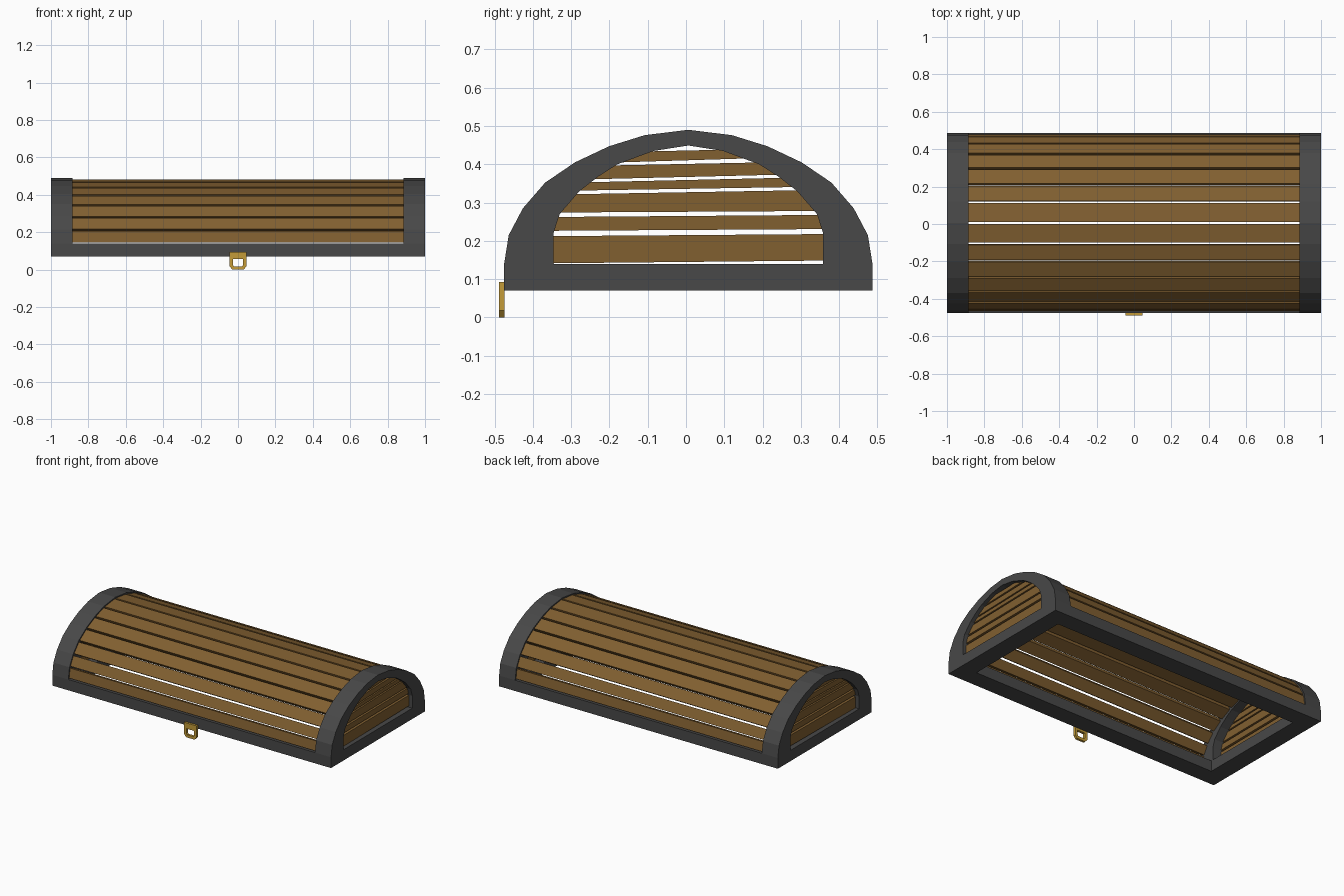
import bpy, bmesh, math
from mathutils import Vector

if "Cube" in bpy.data.objects:
    bpy.data.objects.remove(bpy.data.objects["Cube"])

CY = 0.006  # centre line of the arch


def material(name, col):
    m = bpy.data.materials.new(name)
    m.diffuse_color = (*col, 1)
    m.use_nodes = True
    m.node_tree.nodes["Principled BSDF"].inputs["Base Color"].default_value = m.diffuse_color
    return m


IRON = material("dark_iron", (0.065, 0.065, 0.065))
WOOD = material("wood", (0.22, 0.115, 0.03))
BRASS = material("brass", (0.55, 0.33, 0.04))


def finish(name, bm, mat):
    bmesh.ops.recalc_face_normals(bm, faces=bm.faces)
    me = bpy.data.meshes.new(name)
    bm.to_mesh(me)
    bm.free()
    me.materials.append(mat)
    ob = bpy.data.objects.new(name, me)
    bpy.context.collection.objects.link(ob)
    return ob


def add_prism(bm, pts, depth):
    """Extrude a closed loop of 3D points along the depth vector."""
    d = Vector(depth)
    a = [bm.verts.new(p) for p in pts]
    b = [bm.verts.new(Vector(p) + d) for p in pts]
    bm.faces.new(a)
    bm.faces.new(b[::-1])
    for i in range(len(a)):
        j = (i + 1) % len(a)
        bm.faces.new((a[i], b[i], b[j], a[j]))


def add_ring(bm, outer, inner, depth):
    """Extrude the band between two closed loops with equal point counts."""
    d = Vector(depth)
    o, n = [[bm.verts.new(p) for p in l] for l in (outer, inner)]
    o2, n2 = [[bm.verts.new(Vector(p) + d) for p in l] for l in (outer, inner)]
    for i in range(len(o)):
        j = (i + 1) % len(o)
        bm.faces.new((o[i], o[j], n[j], n[i]))
        bm.faces.new((o2[i], n2[i], n2[j], o2[j]))
        bm.faces.new((o[i], o2[i], o2[j], o[j]))
        bm.faces.new((n[i], n[j], n2[j], n2[i]))


def mirrored(half):
    """Half profile from side to crown -> full profile across the arch."""
    return [(CY - w, z) for w, z in half] + [(CY + w, z) for w, z in half[-2::-1]]


outer = mirrored([(.481, .14), (.469, .215), (.432, .285), (.374, .352),
                  (.296, .405), (.207, .447), (.114, .476), (0, .49)])
inner = mirrored([(.352, .14), (.352, .22), (.336, .27), (.284, .33),
                  (.235, .368), (.185, .40), (.09, .435), (0, .449)])

# arched end frames, open through the middle
for side, x in (("left", -1), ("right", .885)):
    bm = bmesh.new()
    ol = [(x, CY - .481, .07)] + [(x, y, z) for y, z in outer] + [(x, CY + .481, .07)]
    il = [(x, CY - .352, .14)] + [(x, y, z) for y, z in inner] + [(x, CY + .352, .14)]
    il[1] = (x, CY - .352, .17)
    il[-2] = (x, CY + .352, .17)
    add_ring(bm, ol, il, (.115, 0, 0))
    finish(side + "_arch_frame", bm, IRON)

# front and back bottom rails
for side, y in (("front", CY - .481), ("back", CY + .366)):
    bm = bmesh.new()
    add_prism(bm, [(-.885, y, .07), (-.885, y + .115, .07),
                   (-.885, y + .115, .14), (-.885, y, .14)], (1.77, 0, 0))
    finish(side + "_rail", bm, IRON)

# curved top: one plank per arch segment, with gaps between
for i in range(len(outer) - 1):
    a, b = Vector(outer[i]), Vector(outer[i + 1])
    t = (b - a).normalized()
    n = Vector((t.y, -t.x))  # points to the inside
    gap = .007
    p, q = a + t * gap + n * .008, b - t * gap + n * .008
    loop = [p, q, q + n * .03 - t * .004, p + n * .03 + t * .004]
    bm = bmesh.new()
    add_prism(bm, [(-.9, v.x, v.y) for v in loop], (1.8, 0, 0))
    finish("top_plank_%02d" % (i + 1), bm, WOOD)


def half_width(z):
    """Half width of an end board that stays hidden inside the arch frame."""
    pts = outer[:8]
    for (y0, z0), (y1, z1) in zip(pts, pts[1:]):
        if z <= z1:
            return CY - (y0 + (y1 - y0) * (z - z0) / (z1 - z0)) - .045
    return .05


# slightly skewed end boards: bottom left, bottom right, top left, top right
boards = [(.141, .149, .212, .218), (.226, .231, .262, .268), (.274, .278, .321, .333),
          (.331, .341, .352, .366), (.361, .373, .396, .406), (.405, .416, .432, .440)]
for side, x in (("left", -.975), ("right", .945)):
    for k, (l0, r0, l1, r1) in enumerate(boards):
        w = min(.40, half_width(max(l1, r1)))
        w = max(w, .13)
        bm = bmesh.new()
        add_prism(bm, [(x, CY - w, l0), (x, CY + w, r0), (x, CY + w, r1),
                       (x, CY - w, l1)], (.03, 0, 0))
        finish("%s_end_board_%d" % (side, k + 1), bm, WOOD)

# brass hasp on the front with a rectangular eye
bm = bmesh.new()
y = -.489
o = [(-.045, .093), (.045, .093), (.045, .018), (.030, 0), (-.030, 0), (-.045, .018)]
h = [(-.027, .056), (.027, .056), (.027, .026), (.022, .018), (-.022, .018), (-.027, .026)]
add_ring(bm, [(a, y, b) for a, b in o], [(a, y, b) for a, b in h], (0, .0155, 0))
finish("hasp", bm, BRASS)
